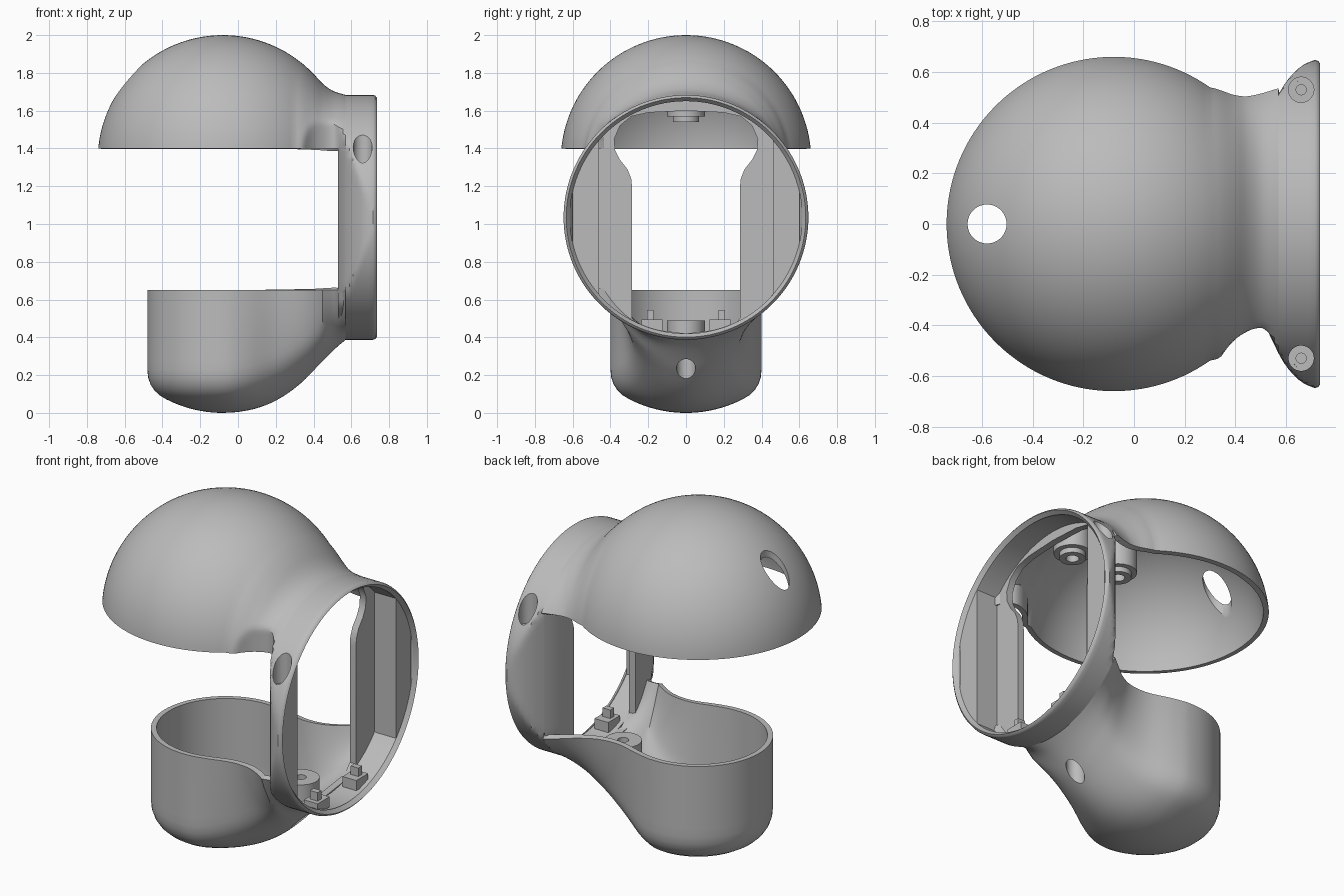
import bpy, bmesh
from math import sin, cos, pi, sqrt, acos
from mathutils import Vector, Matrix

if "Cube" in bpy.data.objects:
    bpy.data.objects.remove(bpy.data.objects["Cube"])

GREY = bpy.data.materials.new("plain grey")
GREY.use_nodes = True
GREY.diffuse_color = (0.5, 0.5, 0.5, 1)
GREY.node_tree.nodes["Principled BSDF"].inputs["Base Color"].default_value = (0.5, 0.5, 0.5, 1)

CX, R, SZ = -0.08, 0.663, 1.337      # dome sphere
RZ, RR = 1.035, 0.648                # round collar
JOIN, WALL = 0.57, 0.03


def curve(pts, x):
    """Smooth interpolation through (x, value) points."""
    n = len(pts)
    x = min(max(x, pts[0][0]), pts[-1][0])
    i = max(k for k in range(n - 1) if pts[k][0] <= x)

    def slope(k):
        a, b = pts[max(k - 1, 0)], pts[min(k + 1, n - 1)]
        return (b[1] - a[1]) / (b[0] - a[0])
    (x0, y0), (x1, y1) = pts[i], pts[i + 1]
    h = x1 - x0
    t = (x - x0) / h
    return ((1 + 2 * t) * (1 - t) ** 2 * y0 + t * (1 - t) ** 2 * h * slope(i)
            + t * t * (3 - 2 * t) * y1 + t * t * (t - 1) * h * slope(i + 1))


WAIST = [(0.3, 0.6), (0.36, 0.5), (0.42, 0.44), (0.5, 0.41), (0.54, 0.44),
         (0.58, 0.53), (0.65, 0.615), (0.74, 0.66)]
TOP = [(0.3, 1.88), (0.35, 1.842), (0.4, 1.795), (0.45, 1.742), (0.5, 1.706),
       (0.57, RZ + RR)]
MID = [(0.3, SZ), (0.4, 1.27), (0.5, 1.12), (0.57, RZ)]
FLOOR = [(-0.08, 0), (0, 0.005), (0.1, 0.025), (0.2, 0.065), (0.3, 0.13), (0.4, 0.22),
         (0.46, 0.285), (0.52, 0.345), (0.57, RZ - RR)]
SIDE = [(-0.08, 0.4), (-0.03, 0.398), (0.05, 0.382), (0.2, 0.342), (0.32, 0.35),
        (0.42, 0.4), (0.5, 0.465), (0.57, 0.521)]


def waist(x):
    return curve(WAIST, x)


def roof(x):
    return curve(TOP, x) if x > 0.3 else SZ + sqrt(R * R - (x - CX) ** 2)


def section(x, zc, r, neg=9, pos=9, n=128):
    """Circle across x with its sides clipped flat."""
    return [(x, min(pos, max(-neg, r * sin(2 * pi * i / n))), zc + r * cos(2 * pi * i / n))
            for i in range(n)]


def grid(bm, rows, closed=False, caps=False):
    vs = [[bm.verts.new(p) for p in row] for row in rows]
    n = len(rows[0])
    for a, b in zip(vs, vs[1:]):
        for i in range(n if closed else n - 1):
            j = (i + 1) % n
            bm.faces.new((a[i], a[j], b[j], b[i]))
    if caps:
        bm.faces.new(vs[0])
        bm.faces.new(vs[-1])


def apply(ob, kind, **settings):
    mod = ob.modifiers.new(kind.lower(), kind)
    for k, v in settings.items():
        setattr(mod, k, v)
    bpy.context.view_layer.objects.active = ob
    bpy.ops.object.modifier_apply(modifier=mod.name)


def finish(name, bm, centre=None):
    """Turn a bmesh into an object; a shell with a centre gets wall thickness."""
    bmesh.ops.remove_doubles(bm, verts=bm.verts[:], dist=0.0005)
    bmesh.ops.recalc_face_normals(bm, faces=bm.faces[:])
    bm.normal_update()
    if centre and sum(f.normal.dot(f.calc_center_median() - Vector(centre)) * f.calc_area()
                      for f in bm.faces) < 0:
        bmesh.ops.reverse_faces(bm, faces=bm.faces[:])
    me = bpy.data.meshes.new(name)
    bm.to_mesh(me)
    bm.free()
    me.materials.append(GREY)
    ob = bpy.data.objects.new(name, me)
    bpy.context.collection.objects.link(ob)
    if centre:
        apply(ob, 'SOLIDIFY', thickness=WALL, offset=-1)
    return ob


def loft(name, rows):
    bm = bmesh.new()
    grid(bm, rows, closed=True, caps=True)
    return finish(name, bm)


def rod(name, x, y, z0, z1, r):
    return loft(name, [[(x + r * cos(pi * i / 24), y + r * sin(pi * i / 24), z)
                        for i in range(48)] for z in (z0, z1)])


def box(name, x, y, z, sx, sy, sz):
    bm = bmesh.new()
    bmesh.ops.create_cube(bm, size=1, matrix=Matrix.Translation((x, y, z))
                          @ Matrix.Diagonal((sx, sy, sz, 1)))
    return finish(name, bm)


def cut(targets, cutter):
    for ob in targets:
        apply(ob, 'BOOLEAN', object=cutter, operation='DIFFERENCE', solver='EXACT')
    bpy.data.objects.remove(cutter)


# Dome flowing into the upper neck, cut flat underneath
rows = []
end = acos((CX - 0.3) / R)
for i in range(49):
    a = end * i / 48
    rows.append(section(CX - R * cos(a), SZ, R * sin(a)))
for i in range(1, 19):
    x = 0.3 + (JOIN - 0.3) * i / 18
    zc = curve(MID, x)
    rows.append(section(x, zc, roof(x) - zc, neg=waist(x)))
bm = bmesh.new()
grid(bm, rows, closed=True)
bmesh.ops.bisect_plane(bm, geom=bm.verts[:] + bm.edges[:] + bm.faces[:],
                       plane_co=(0, 0, 1.4), plane_no=(0, 0, 1), clear_inner=True)
dome = finish("dome", bm, (0, 0, 1.3))
cut([dome], rod("hole_cutter", -0.58, 0, 1.4, 2.1, 0.077))

# Cup with rounded base, flaring into the lower neck
RIM = 0.65
profile = [(0.3 * i / 10, 0.66 - sqrt(0.66 ** 2 - (0.3 * i / 10) ** 2)) for i in range(11)]
profile += [(0.335, 0.093), (0.362, 0.118), (0.383, 0.15), (0.396, 0.188), (0.4, 0.23)]
profile += [(0.4, 0.23 + (RIM - 0.23) * i / 8) for i in range(1, 9)]
count = len(profile)
half_arc = acos((RZ - RIM) / RR)
arc = [half_arc * i / (count - 1) for i in range(count)]
bm = bmesh.new()
grid(bm, [[(CX + r * cos(pi / 2 + pi * k / 48), r * sin(pi / 2 + pi * k / 48), z)
           for r, z in profile] for k in range(49)])
rows = []
for k in range(33):
    x = CX + (JOIN - CX) * k / 32
    t = k / 32
    m = t * t * (3 - 2 * t)
    b, wide = curve(FLOOR, x), curve(SIDE, x)
    narrow = min(wide, waist(x)) if x > 0.36 else wide
    half = [((1 - m) * r / 0.4 + m * sin(a) / sin(half_arc),
             b + (RIM - b) * ((1 - m) * z / RIM + m * (1 - cos(a)) / (1 - cos(half_arc))))
            for (r, z), a in zip(profile, arc)]
    rows.append([(x, -narrow * y, z) for y, z in reversed(half)]
                + [(x, wide * y, z) for y, z in half[1:]])
grid(bm, rows)
cup = finish("cup", bm, (0, 0, 0.6))

# Round collar with flattened sides
bm = bmesh.new()
rows = [section(x, RZ, RR, waist(x), waist(x)) for x in
        (JOIN, 0.59, 0.61, 0.63, 0.65, 0.67, 0.69, 0.715)]
rows += [section(0.727, RZ, 0.644), section(0.735, RZ, 0.634)]
grid(bm, rows, closed=True)
collar = finish("collar", bm, (0.65, 0, RZ))

# Back plate of the collar with its tall opening
plate = loft("back_plate", [section(x, RZ, 0.625, waist(x), waist(x)) for x in (0.53, JOIN)])
opening = [(0, 1.6), (0.2, 1.59), (0.29, 1.57), (0.35, 1.52), (0.38, 1.45), (0.375, 1.39),
           (0.35, 1.34), (0.31, 1.29), (0.29, 1.24), (0.285, 1.19), (0.285, 0.5),
           (0.24, 0.45), (0, 0.42)]
outline = opening + [(-y, z) for y, z in reversed(opening[1:-1])]
cut([plate], loft("opening_cutter", [[(x, y, z) for y, z in outline] for x in (0.4, 0.7)]))

# Side pads with screw recesses, and floor clips
for side, word in ((1, "left"), (-1, "right")):
    rows = []
    span = acos(0.46 / 0.63)
    for x, lim in ((0.57, 0.495), (0.62, 0.575), (0.71, 0.6)):
        rows.append([(x, side * min(lim, 0.63 * cos(a)), RZ + 0.63 * sin(a))
                     for a in [span * (i / 16 - 1) for i in range(33)]])
    pad = loft(word + "_side_pad", rows)
    for r, z in ((0.05, 1.29), (0.02, 1.2)):
        cut([pad, collar], rod("screw_cutter", 0.66, side * 0.53, z, 1.7, r))
    box(word + "_clip_base", 0.64, side * 0.18, 0.465, 0.09, 0.11, 0.06)
    box(word + "_clip_post", 0.64, side * 0.19, 0.51, 0.05, 0.035, 0.07)


def boss(name, x, z_end, wall, shift):
    """Screw boss whose root follows the shell."""
    ob = rod(name, x, 0, z_end, z_end + shift, 0.1)
    for v in ob.data.vertices:
        if abs(v.co.z - z_end) > 0.001:
            v.co.z = wall(v.co.x)
    return ob


# Screw bosses under the dome
for i, x in enumerate((0.11, 0.43)):
    word = ("inner", "outer")[i]
    stem = boss(word + "_top_boss", x, 1.57, lambda u: roof(u) - 0.02, 0.3)
    tip = rod(word + "_boss_tip", x, 0, 1.54, 1.6, 0.07)
    cut([tip, stem], rod("bore_cutter", x, 0, 1.5, 1.66, 0.035))

# Screw boss, rib and screw hole in the cup floor
base = boss("cup_boss", 0.41, 0.49, lambda u: curve(FLOOR, u) + 0.02, -0.2)
cut([cup, base], rod("bore_cutter", 0.41, 0, -0.1, 0.36, 0.05))
cut([base], rod("bore_cutter", 0.41, 0, 0.3, 0.6, 0.03))
loft("cup_rib", [[(0.0, y, 0.02), (0.33, y, 0.17), (0.33, y, 0.38)] for y in (-0.01, 0.01)])

# Smooth shading with crisp edges
for ob in bpy.context.collection.objects:
    if ob.type == 'MESH' and GREY.name in ob.data.materials:
        bpy.ops.object.select_all(action='DESELECT')
        ob.select_set(True)
        bpy.context.view_layer.objects.active = ob
        bpy.ops.object.shade_smooth_by_angle(angle=0.6)
